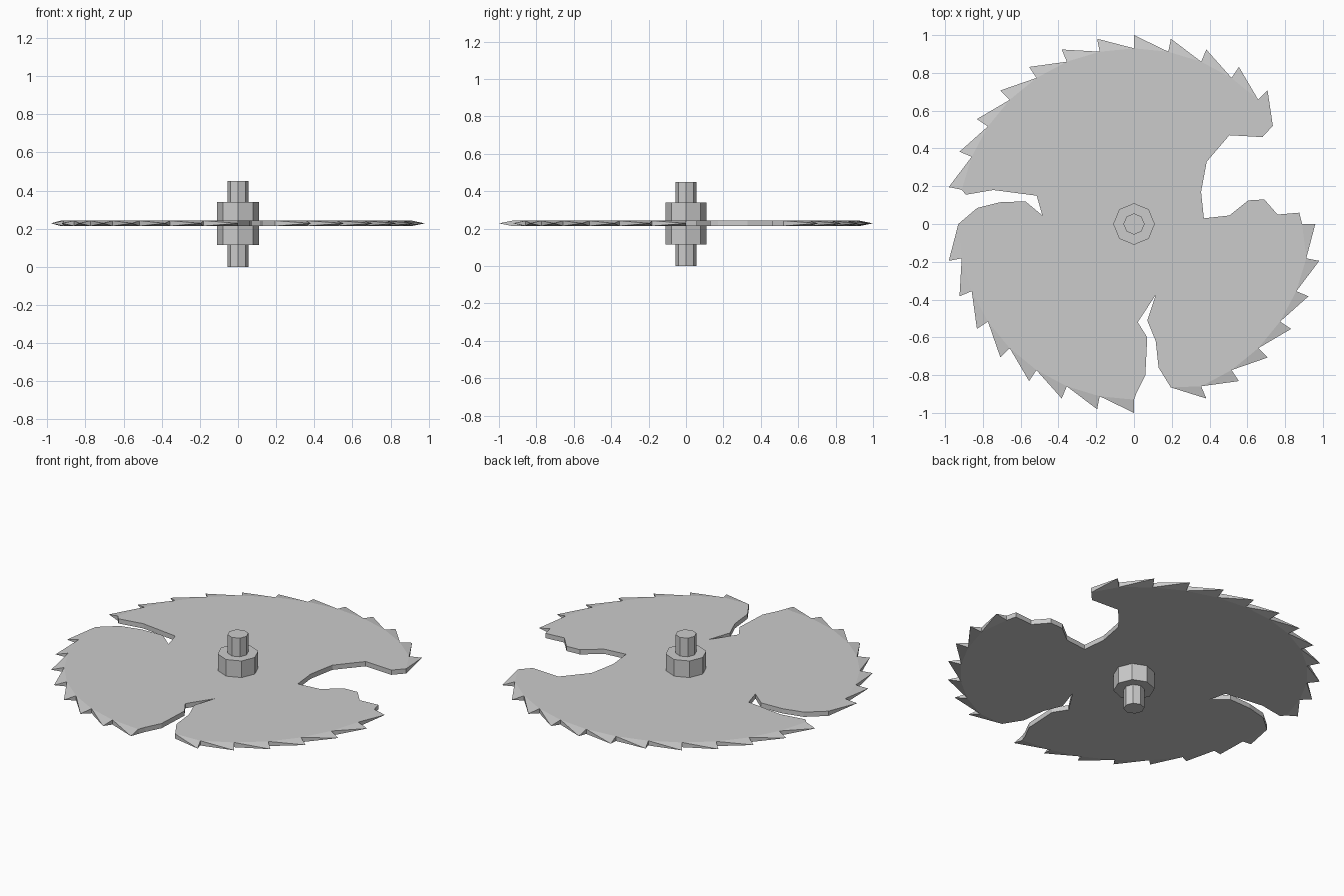
import bpy, bmesh, math

cube = bpy.data.objects.get("Cube")
if cube:
    bpy.data.objects.remove(cube, do_unlink=True)

steel = bpy.data.materials.new("grey_steel")
steel.use_nodes = True
colour = (0.6, 0.6, 0.6, 1)
steel.diffuse_color = colour
steel.node_tree.nodes["Principled BSDF"].inputs["Base Color"].default_value = colour

BOTTOM, TOP = 0.214, 0.242
MID = (BOTTOM + TOP) / 2
ROOT, TIP = 0.93, 1.0
STEP = math.tau / 32


def polar(radius, step):
    return radius * math.cos(step * STEP), radius * math.sin(step * STEP)


# Gullets between the three toothed arcs, listed counterclockwise
left_gullet = [(-.89, .155), (-.745, .18), (-.515, .15), (-.485, .045),
               (-.575, .12), (-.71, .115), (-.83, .085), (-.93, 0)]
lower_gullet = [(.015, -.89), (.06, -.8), (.07, -.6), (.02, -.52), (.115, -.375),
                (.07, -.51), (.115, -.62), (.13, -.76), (.195, -.865)]
right_gullet = [(.875, .06), (.76, .05), (.69, .13), (.605, .125), (.505, .045),
                (.37, .03), (.355, .17), (.385, .33), (.505, .47), (.68, .46),
                (.735, .52)]


def build_blade():
    # Outline entries: root point and the matching tooth tip, or no tip
    outline = []
    for first, last, gullet in ((4, 15, left_gullet), (17, 24, lower_gullet),
                                (26, 32, right_gullet)):
        for k in range(first, last + 1):
            short = 0.04 if k == 32 else 0
            outline.append((polar(ROOT - short, k), polar(TIP - short, k)))
        outline += [(p, None) for p in gullet]

    bm = bmesh.new()
    upper = [bm.verts.new((*p, TOP)) for p, _ in outline]
    lower = [bm.verts.new((*p, BOTTOM)) for p, _ in outline]
    bm.faces.new(upper)
    bm.faces.new(lower[::-1])
    for i, (_, tip) in enumerate(outline):
        rim = [lower[i - 1], lower[i], upper[i], upper[i - 1]]
        if tip:
            # Tooth: a pyramid standing on the rim
            point = bm.verts.new((*tip, MID))
            for j in range(4):
                bm.faces.new((rim[j - 1], rim[j], point))
        else:
            bm.faces.new(rim)
    bmesh.ops.recalc_face_normals(bm, faces=bm.faces)
    mesh = bpy.data.meshes.new("saw_blade")
    bm.to_mesh(mesh)
    bm.free()
    mesh.materials.append(steel)
    bpy.context.collection.objects.link(bpy.data.objects.new("saw_blade", mesh))


def octagon_bar(name, radius, bottom, top):
    bpy.ops.mesh.primitive_cylinder_add(vertices=8, radius=radius, depth=top - bottom,
                                        location=(0, 0, (top + bottom) / 2))
    bar = bpy.context.object
    bar.name = name
    bar.data.materials.append(steel)


build_blade()
octagon_bar("hub", 0.11, 0.115, 0.34)
octagon_bar("axle", 0.056, 0, 0.45)
